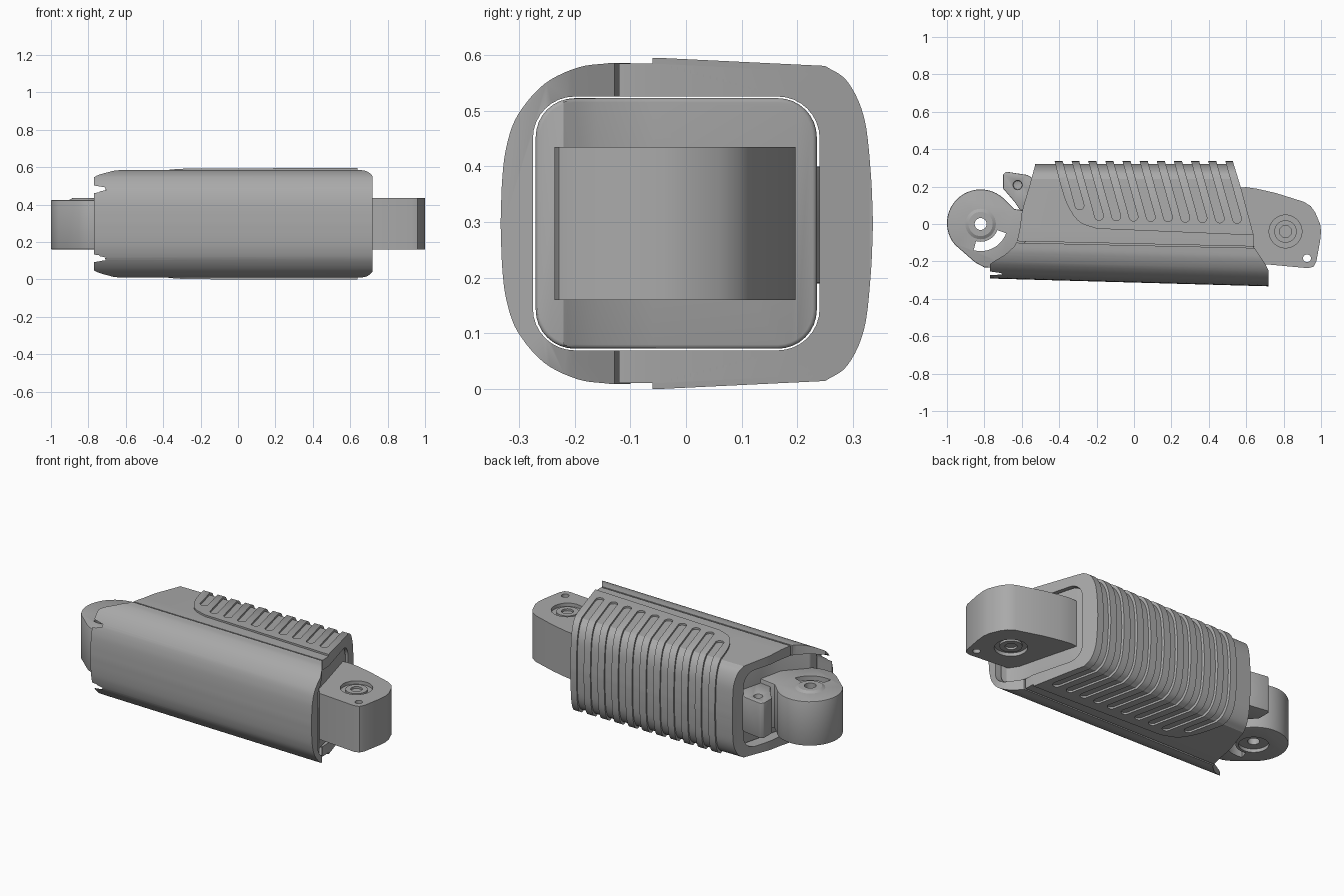
import bpy, bmesh, math
from mathutils import Vector

MID = 0.2975          # height of the symmetry plane
LOW, HIGH = 0.16, 0.435

if "Cube" in bpy.data.objects:
    bpy.data.objects.remove(bpy.data.objects["Cube"])

grey = bpy.data.materials.new("plain grey")
grey.use_nodes = True
grey.diffuse_color = (0.4, 0.4, 0.4, 1)
grey.node_tree.nodes["Principled BSDF"].inputs["Base Color"].default_value = (0.4, 0.4, 0.4, 1)


def smooth_path(pts, steps=5):
    """Catmull-Rom curve through a few points."""
    p = [Vector(a) for a in pts]
    p = [2 * p[0] - p[1]] + p + [2 * p[-1] - p[-2]]
    out = []
    for a, b, c, d in zip(p, p[1:], p[2:], p[3:]):
        for i in range(steps):
            t = i / steps
            out.append(0.5 * (2 * b + (c - a) * t + (2 * a - 5 * b + 4 * c - d) * t * t
                              + (3 * b - a - 3 * c + d) * t ** 3))
    return out + [p[-2]]


def solid(name, pts, place, start, end):
    """Extrude a closed outline between two levels."""
    bm = bmesh.new()
    rings = [[bm.verts.new(place(a, b, lvl)) for a, b in pts] for lvl in (start, end)]
    bm.faces.new(rings[0])
    bm.faces.new(rings[1])
    n = len(pts)
    for i in range(n):
        j = (i + 1) % n
        bm.faces.new((rings[0][i], rings[0][j], rings[1][j], rings[1][i]))
    bmesh.ops.recalc_face_normals(bm, faces=bm.faces)
    me = bpy.data.meshes.new(name)
    bm.to_mesh(me)
    bm.free()
    me.materials.append(grey)
    ob = bpy.data.objects.new(name, me)
    bpy.context.collection.objects.link(ob)
    return ob


def prism(name, pts, z0=-1, z1=2):
    return solid(name, pts, lambda x, y, z: (x, y, z), z0, z1)


def lengthwise(name, half, slant=0.0):
    """Section given as (y, half height), mirrored about the mid plane, run along x."""
    pts = [(y, h) for y, h in half] + [(y, -h) for y, h in reversed(half) if h > 1e-6]
    return solid(name, pts, lambda y, h, x: (x, y + slant * x, MID + h), -1.2, 1.2)


def circle(x, y, r, n=32):
    return [(x + r * math.cos(2 * math.pi * i / n), y + r * math.sin(2 * math.pi * i / n)) for i in range(n)]


def bake(ob):
    bpy.context.view_layer.update()
    me = bpy.data.meshes.new_from_object(ob.evaluated_get(bpy.context.evaluated_depsgraph_get()))
    ob.modifiers.clear()
    ob.data = me


def boolean(ob, cutter, kind="DIFFERENCE", keep=False):
    mod = ob.modifiers.new("cut", "BOOLEAN")
    mod.operation, mod.object, mod.solver = kind, cutter, "EXACT"
    bake(ob)
    if not keep:
        bpy.data.objects.remove(cutter)


def bevel(ob, width, segments=2):
    mod = ob.modifiers.new("edge", "BEVEL")
    mod.width, mod.segments, mod.limit_method, mod.angle_limit = width, segments, "ANGLE", math.radians(40)
    bake(ob)


def finish(ob):
    bpy.ops.object.select_all(action="DESELECT")
    ob.select_set(True)
    bpy.context.view_layer.objects.active = ob
    bpy.ops.object.shade_smooth_by_angle(angle=math.radians(30))


def rounded(y0, y1, h, r):
    """Half of a rounded rectangle as (y, half height)."""
    arc = [math.pi / 2 * i / 8 for i in range(9)]
    front = [(y0 + r - r * math.cos(a), h - r + r * math.sin(a)) for a in arc]
    back = [(y1 - r + r * math.sin(a), h - r + r * math.cos(a)) for a in arc]
    return front + back


# Cavity that hollows the shell
cavity = lengthwise("cavity_cutter", rounded(-0.275, 0.24, 0.228, 0.075))

# Front cover
front = smooth_path([(-0.313, 0), (-0.31, 0.08), (-0.302, 0.14), (-0.282, 0.195),
                     (-0.235, 0.25), (-0.175, 0.28), (-0.12, 0.288)])
cover = lengthwise("front_cover", front + [Vector((0, 0.288))], -0.028)
boolean(cover, prism("cover_outline", [
    (-0.77, -0.5), (-0.77, -0.215), (-0.75, -0.2), (-0.69, -0.165), (-0.64, -0.12), (-0.63, -0.1),
    (0.645, -0.128), (0.66, -0.15), (0.7, -0.21), (0.72, -0.25), (0.715, -0.5)]), "INTERSECT")
boolean(cover, cavity, keep=True)

# Rear grip shell
right_end = [(0.53, 0.5), (0.53, 0.33), (0.57, 0.2), (0.64, -0.06)]
back = smooth_path([(0.24, 0.272), (0.28, 0.242), (0.308, 0.18), (0.318, 0.09), (0.321, 0)])
grip = lengthwise("rear_grip", [Vector((-0.2, 0.287)), Vector((-0.05, 0.287))] + back)
boolean(grip, prism("grip_outline", [
    (-0.625, -0.092), (-0.61, -0.02), (-0.6, 0.06), (-0.59, 0.1), (-0.56, 0.2), (-0.53, 0.31),
    (-0.53, 0.5)] + right_end + [(0.643, -0.12)]), "INTERSECT")
boolean(grip, cavity, keep=True)

# Raised panel wrapped round the grip, slotted by slanted grooves
back = smooth_path([(0.25, 0.283), (0.29, 0.255), (0.32, 0.19), (0.332, 0.09), (0.336, 0)])
panel = lengthwise("ribbed_panel", [Vector((-0.2, 0.2985)), Vector((-0.05, 0.2975))] + back)
edge = smooth_path([(-0.43, 0.36), (-0.39, 0.2), (-0.35, 0.09), (-0.29, 0.01), (-0.2, -0.025)], 4)
boolean(panel, prism("panel_outline", [(-0.43, 0.5)] + [tuple(p) for p in edge] + right_end[::-1]), "INTERSECT")
boolean(panel, cavity)

SLOPE, HALF = -0.28, 0.024
for k in range(10):
    x = -0.187 + 0.0922 * (k - 1)
    y = 0.1 if k == 0 else 0.046 - 0.002 * k
    x -= 0.012 if k == 0 else 0
    arc = [math.pi + math.pi * i / 8 for i in range(9)]
    slot = [(x + HALF * math.cos(a), y + HALF * math.sin(a)) for a in arc]
    lift = 0.5 - y
    slot += [(x + HALF + SLOPE * lift, 0.5), (x - HALF + SLOPE * lift, 0.5)]
    boolean(panel, prism("groove_cutter", slot))

# Inner core seen at both ends
core = lengthwise("inner_core", rounded(-0.27, 0.235, 0.225, 0.07))
boolean(core, prism("core_outline", [
    (-0.68, -0.3), (-0.68, -0.2), (-0.57, -0.08), (-0.54, 0.06), (-0.48, 0.3),
    (0.53, 0.3), (0.555, 0.2), (0.625, -0.06), (0.65, -0.16), (0.69, -0.22), (0.69, -0.3)]), "INTERSECT")
bevel(core, 0.015, 3)

# Left hinge: round eye with a curved slot
eye = [(-0.82 + 0.18 * math.cos(a), 0.18 * math.sin(a) + 0.005)
       for a in [math.radians(40 + 180 * i / 24) for i in range(25)]]
left = prism("left_hinge", eye + [(-0.85, -0.205), (-0.8, -0.232), (-0.74, -0.235), (-0.7, -0.22),
                                  (-0.5, -0.2), (-0.5, 0.06), (-0.64, 0.08)], LOW, 0.425)
bevel(left, 0.006)
cone = [(0.09, 0.42), (0.065, HIGH)]
boss = prism("hinge_boss", circle(-0.82, 0, 0.09), *[c[1] for c in cone])
for v in boss.data.vertices:
    if v.co.z > 0.43:
        v.co.x = -0.82 + (v.co.x + 0.82) * 0.72
        v.co.y *= 0.72
for ob in (left, boss):
    boolean(ob, prism("eye_hole", circle(-0.82, 0, 0.032)))
boolean(left, prism("eye_recess", circle(-0.82, 0, 0.08), 0, LOW + 0.02))
angles = [math.radians(255 + 85 * i / 12) for i in range(13)]
ring = [(-0.82 + r * math.cos(a), r * math.sin(a)) for r, seq in ((0.145, angles), (0.095, angles[::-1])) for a in seq]
boolean(left, prism("arc_slot", ring))

# Small catch block beside the left hinge
catch = prism("catch_block", [(-0.7, 0.19), (-0.7, 0.265), (-0.685, 0.28), (-0.57, 0.262), (-0.5, 0.22),
                              (-0.5, 0.06), (-0.6, 0.06), (-0.64, 0.12)], 0.19, 0.4)
boolean(catch, prism("catch_hole", circle(-0.622, 0.208, 0.024, 20), 0.3, 1))
bevel(catch, 0.004)

# Right hinge block
right = prism("right_hinge", [
    (0.5, 0.19), (0.6, 0.197), (0.66, 0.188), (0.76, 0.165), (0.91, 0.118), (0.945, 0.095), (0.97, 0.06),
    (0.995, 0.0), (1.0, -0.04), (0.995, -0.09), (0.975, -0.2), (0.96, -0.228), (0.93, -0.236),
    (0.7, -0.215), (0.5, -0.2)], LOW, HIGH)
for z0, z1 in ((HIGH - 0.02, 1), (-1, LOW + 0.02)):
    boolean(right, prism("pivot_recess", circle(0.81, -0.04, 0.088), z0, z1))
boolean(right, prism("pin_hole", circle(0.925, -0.183, 0.021, 20)))

# Pivot washers standing in the recesses
washers = []
for name, z0, z1 in (("upper_washer", HIGH - 0.03, HIGH - 0.008), ("lower_washer", LOW + 0.008, LOW + 0.03)):
    w = prism(name, circle(0.81, -0.04, 0.06), z0, z1)
    boolean(w, prism("washer_hole", circle(0.81, -0.04, 0.032), -1, 2))
    washers.append(w)

for ob in [cover, grip, panel, core, left, boss, catch, right] + washers:
    finish(ob)
